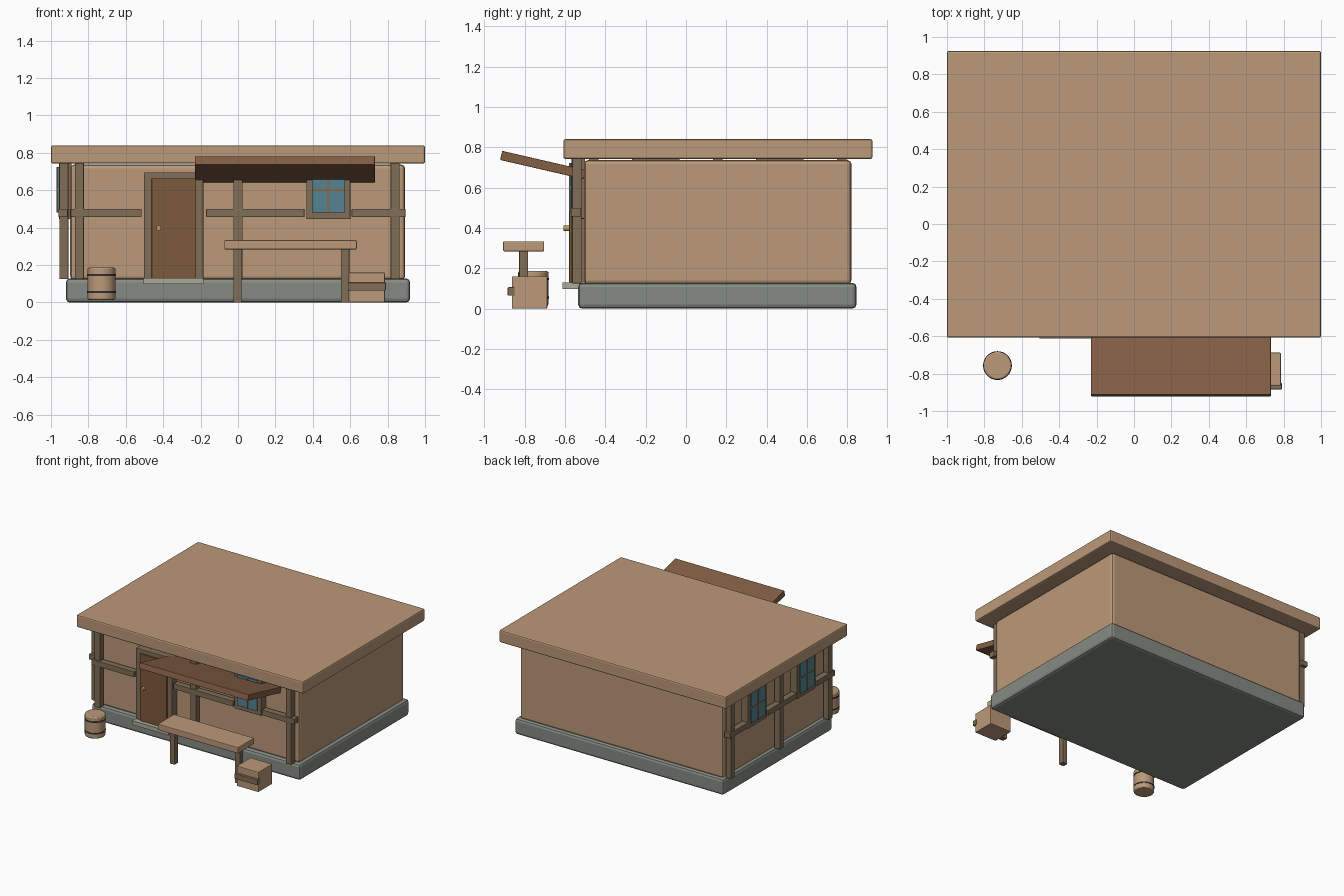
import bpy, math

if "Cube" in bpy.data.objects:
    bpy.data.objects.remove(bpy.data.objects["Cube"])

COLORS = {
    "plaster": (0.50, 0.32, 0.19), "timber": (0.22, 0.155, 0.095),
    "door_wood": (0.20, 0.10, 0.045), "canopy_wood": (0.23, 0.115, 0.06),
    "stone": (0.24, 0.26, 0.23), "pale_stone": (0.42, 0.40, 0.33),
    "glass": (0.09, 0.23, 0.29), "iron": (0.03, 0.03, 0.035),
    "brass": (0.55, 0.36, 0.10),
}
MATS = {}
for n, c in COLORS.items():
    MATS[n] = bpy.data.materials.new(n)
    MATS[n].diffuse_color = (*c, 1)


def finish(ob, name, mat, bevel=0.0, segments=2):
    ob.name = name
    ob.data.materials.append(MATS[mat])
    if bevel:
        m = ob.modifiers.new("bevel", "BEVEL")
        m.width, m.segments, m.limit_method = bevel, segments, "ANGLE"
    return ob


def box(name, x, y, z, mat, bevel=0.0, rot=(0, 0, 0)):
    """Box from (min, max) pairs on each axis."""
    bpy.ops.mesh.primitive_cube_add(size=1)
    ob = bpy.context.object
    ob.scale = [b - a for a, b in (x, y, z)]
    bpy.ops.object.transform_apply(location=False, rotation=False, scale=True)
    ob.location = [(a + b) / 2 for a, b in (x, y, z)]
    ob.rotation_euler = rot
    return finish(ob, name, mat, bevel)


def cyl(name, r, depth, loc, mat, bevel=0.0, rot=(0, 0, 0), verts=32):
    bpy.ops.mesh.primitive_cylinder_add(vertices=verts, radius=r, depth=depth,
                                        location=loc, rotation=rot)
    ob = finish(bpy.context.object, name, mat, bevel)
    bpy.ops.object.shade_smooth_by_angle(angle=math.radians(40))
    return ob


# main masses
box("foundation", (-0.92, 0.92), (-0.535, 0.845), (0, 0.128), "stone", 0.02)
box("walls", (-0.897, 0.893), (-0.505, 0.82), (0.12, 0.737), "plaster", 0.02)
box("roof", (-1, 1), (-0.608, 0.925), (0.742, 0.84), "plaster", 0.01)


# timber facade pieces: u runs along the wall, d is outward distance
def wall_box(name, side, u, d, z, mat, bevel=0.0):
    if side == "front":
        return box(name, u, (-d[1], -d[0]), z, mat, bevel)
    shift = 0.39
    return box(name, (-d[1] - shift, -d[0] - shift), u, z, mat, bevel)


def window(side, c):
    wall_box(side + "_window_frame", side, (c - 0.118, c + 0.118), (0.50, 0.567),
             (0.445, 0.745), "timber", 0.004)
    wall_box(side + "_window_glass", side, (c - 0.088, c + 0.088), (0.53, 0.576),
             (0.48, 0.723), "glass")
    wall_box(side + "_window_mullion", side, (c - 0.007, c + 0.007), (0.56, 0.58),
             (0.48, 0.723), "timber")
    wall_box(side + "_window_transom", side, (c - 0.088, c + 0.088), (0.56, 0.58),
             (0.594, 0.608), "timber")


FACADES = {
    "front": ((-0.848, 0.0, 0.84), [0.483],
              [(-0.895, -0.515), (-0.17, 0.355), (0.608, 0.895)]),
    "left": ((-0.458, 0.157, 0.772), [-0.15, 0.465],
             [(-0.505, -0.275), (-0.025, 0.34), (0.59, 0.82)]),
}
for side, (posts, windows, rails) in FACADES.items():
    for u in posts:
        wall_box(side + "_post", side, (u - 0.024, u + 0.024), (0.517, 0.564),
                 (0.125, 0.745), "timber", 0.003)
    for u in rails:
        wall_box(side + "_rail", side, u, (0.52, 0.571), (0.456, 0.50), "timber", 0.003)
    for c in windows:
        window(side, c)

# door
box("door_frame", (-0.503, -0.185), (-0.567, -0.50), (0.125, 0.695), "timber", 0.004)
box("door", (-0.462, -0.225), (-0.579, -0.53), (0.128, 0.663), "door_wood", 0.003)
cyl("door_knob", 0.013, 0.03, (-0.424, -0.592, 0.398), "brass",
    rot=(math.pi / 2, 0, 0), verts=16)
box("doorstep", (-0.505, -0.185), (-0.612, -0.50), (0.098, 0.13), "pale_stone")

# tilted canopy
box("canopy", (-0.23, 0.732), (-0.922, -0.498), (0.689, 0.735), "canopy_wood", 0.003,
    rot=(math.radians(-13), 0, 0))

# outdoor table
box("table_top", (-0.073, 0.635), (-0.907, -0.703), (0.284, 0.333), "plaster", 0.005)
for x in (-0.002, 0.573):
    box("table_leg", (x - 0.022, x + 0.022), (-0.827, -0.783), (0, 0.29), "timber", 0.003)

# crate
box("crate", (0.592, 0.785), (-0.864, -0.688), (0, 0.16), "plaster", 0.005)
box("crate_slat", (0.587, 0.79), (-0.884, -0.85), (0.064, 0.106), "timber", 0.003)

# barrel
cyl("barrel", 0.075, 0.172, (-0.73, -0.757, 0.1), "plaster", 0.008)
for z in (0.056, 0.147):
    cyl("barrel_hoop", 0.077, 0.01, (-0.73, -0.757, z), "iron")

for m in bpy.data.materials:
    if m.users and not m.is_grease_pencil:
        m.use_nodes = True
        m.node_tree.nodes["Principled BSDF"].inputs["Base Color"].default_value = m.diffuse_color
